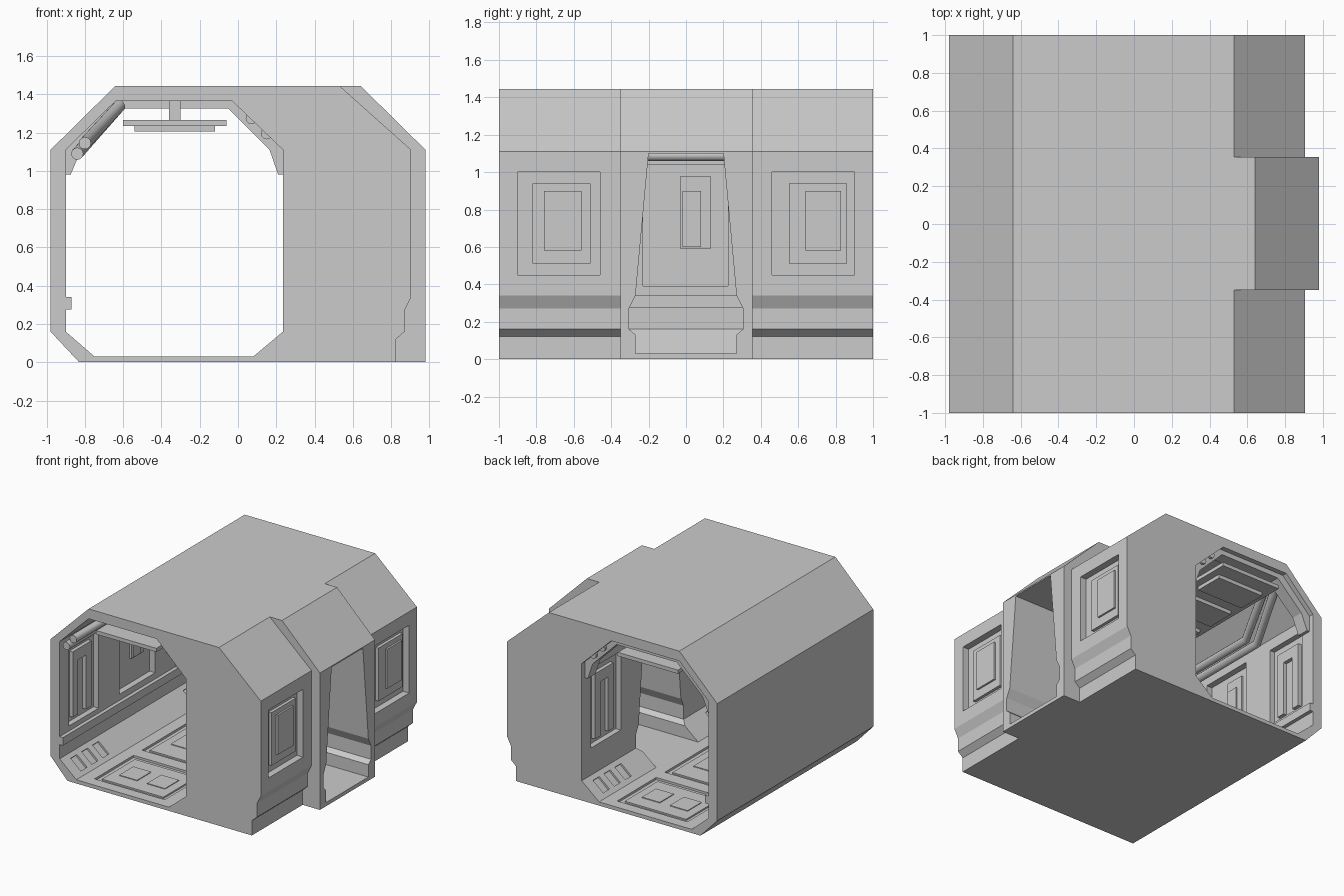
import bpy, bmesh, math
from mathutils import Matrix, Vector

if "Cube" in bpy.data.objects:
    bpy.data.objects.remove(bpy.data.objects["Cube"])

GREY = (0.6, 0.6, 0.6, 1)
mat = bpy.data.materials.new("plain grey")
mat.use_nodes = True
mat.diffuse_color = GREY
mat.node_tree.nodes["Principled BSDF"].inputs["Base Color"].default_value = GREY


def finish(name, bm):
    bmesh.ops.recalc_face_normals(bm, faces=bm.faces)
    me = bpy.data.meshes.new(name)
    bm.to_mesh(me)
    bm.free()
    me.materials.append(mat)
    ob = bpy.data.objects.new(name, me)
    bpy.context.collection.objects.link(ob)
    return ob


def prism(name, pts, axis, a, b):
    """Extrude a flat outline (side, height) along x or y from a to b."""
    bm = bmesh.new()
    place = (lambda p, t: (p[0], t, p[1])) if axis == "y" else (lambda p, t: (t, p[0], p[1]))
    face = bm.faces.new([bm.verts.new(place(p, a)) for p in pts])
    out = bmesh.ops.extrude_face_region(bm, geom=[face])
    shift = Vector((0, b - a, 0)) if axis == "y" else Vector((b - a, 0, 0))
    bmesh.ops.translate(bm, vec=shift, verts=[v for v in out["geom"] if isinstance(v, bmesh.types.BMVert)])
    return finish(name, bm)


def box(name, x, y, z, angle=0.0):
    """Box from three (low, high) ranges, turned about y around its centre."""
    bm = bmesh.new()
    mid = Vector([(r[0] + r[1]) / 2 for r in (x, y, z)])
    size = [r[1] - r[0] for r in (x, y, z)]
    bmesh.ops.create_cube(bm, size=1, matrix=Matrix.Translation(mid)
                          @ Matrix.Rotation(angle, 4, "Y") @ Matrix.Diagonal((*size, 1)))
    return finish(name, bm)


def combine(target, tool, operation="DIFFERENCE"):
    mod = target.modifiers.new("shape", "BOOLEAN")
    mod.operation, mod.object, mod.solver = operation, tool, "EXACT"
    bpy.context.view_layer.objects.active = target
    bpy.ops.object.modifier_apply(modifier=mod.name)
    bpy.data.objects.remove(tool)


def pipe(name, points, radius):
    cu = bpy.data.curves.new(name, "CURVE")
    cu.dimensions = "3D"
    cu.bevel_depth, cu.bevel_resolution, cu.use_fill_caps = radius, 4, True
    sp = cu.splines.new("POLY")
    sp.points.add(len(points) - 1)
    for p, co in zip(sp.points, points):
        p.co = (*co, 1)
    ob = bpy.data.objects.new(name, cu)
    bpy.context.collection.objects.link(ob)
    cu.materials.append(mat)
    bpy.ops.object.select_all(action="DESELECT")
    ob.select_set(True)
    bpy.context.view_layer.objects.active = ob
    bpy.ops.object.convert(target="MESH")
    bpy.ops.object.shade_smooth_by_angle(angle=math.radians(40))


# Hull: main section plus the wider door bay
hull = prism("corridor_hull", [(-.83, 0), (-.98, .16), (-.98, 1.11), (-.64, 1.445), (.53, 1.445),
                               (.905, 1.11), (.905, .34), (.87, .27), (.87, .16), (.825, .12),
                               (.825, 0)], "y", -1, 1)
combine(hull, prism("bay", [(.4, 0), (.98, 0), (.98, 1.11), (.64, 1.445), (.4, 1.445)],
                    "y", -.35, .355), "UNION")

# Hollow corridor and the side doorway
combine(hull, prism("hollow", [(-.75, .03), (-.9, .16), (-.9, 1.11), (-.64, 1.365), (-.03, 1.365),
                               (.235, 1.11), (.235, .16), (.08, .03)], "y", -1.1, 1.1))
half = [(.2, 1.1), (.27, .34), (.305, .27), (.305, .16), (.27, .13), (.27, .03)]
combine(hull, prism("doorway", half + [(-y, z) for y, z in reversed(half)], "x", -.2, 1.1))

# Outer wall panels: recess, raised plate, inner plate
for name, (a, b, c) in {"front": ((-.9, -.46), (-.82, -.51), (-.76, -.56)),
                        "back": ((.46, .9), (.55, .86), (.64, .83))}.items():
    combine(hull, box("cut", (.85, 1), a, (.45, 1)))
    box(name + "_outer_panel", (.84, .875), b, (.51, .94))
    box(name + "_outer_inner_panel", (.87, .89), c, (.58, .9))

# Inner wall panels, recessed with an arch shaped frame standing inside
for name, low, high in (("front", -.88, -.5), ("back", .5, .88)):
    for side, wall, out in (("left", -.9, -1), ("right", .235, 1)):
        depth = sorted((wall - out * .05, wall + out * .045))
        combine(hull, box("cut", depth, (low, high), (.38, 1.02)))
        frame = sorted((wall + out * .05, wall + out * .015))
        label = name + "_" + side + "_frame"
        box(label + "_top", frame, (low + .07, high - .07), (.86, .95))
        for k, y in enumerate((low + .07, high - .14)):
            box(label + "_post_%d" % k, frame, (y, y + .07), (.42, .86))

# Middle left wall panel facing the doorway
combine(hull, box("cut", (-.95, -.8), (-.23, .225), (.39, 1.04)))
box("middle_left_panel", (-.955, -.935), (-.03, .13), (.59, .98))
box("middle_left_inner_panel", (-.94, -.925), (-.02, .08), (.6, .9))
box("left_wall_rail", (-.91, -.87), (-1, 1), (.275, .34))

# Notches in the sloping lower corners
slope = math.atan2(.13, .15)
for x, angle in ((-.825, slope), (.158, -slope)):
    for y in (-.86, -.72, -.58, .58, .72, .86):
        combine(hull, box("cut", (x - .06, x + .06), (y - .04, y + .04), (.08, .11), angle))

# Floor panels: shallow trays with plates and paired pads
for name, mid, reach in (("front", -.66, .25), ("middle", 0, .3), ("back", .66, .25)):
    combine(hull, box("cut", (-.65, -.02), (mid - reach, mid + reach), (.012, .1)))
    box(name + "_floor_plate", (-.61, -.06), (mid - reach + .04, mid + reach - .04), (.01, .024))
    for k, x in enumerate((-.46, -.21)):
        box(name + "_floor_pad_%d" % k, (x - .08, x + .08), (mid - .09, mid + .09), (.02, .03))

# Rib arch near the back end
prism("ceiling_rib", [(-.9, .98), (-.9, 1.11), (-.64, 1.365), (-.03, 1.365), (.235, 1.11), (.235, .98),
                      (.21, .98), (.165, 1.11), (-.05, 1.325), (-.59, 1.325), (-.82, 1.11),
                      (-.875, .98)], "y", .86, .96)

# Hanging ceiling light with lower plates
box("ceiling_light", (-.6, -.06), (-.96, .96), (1.235, 1.265))
for k in range(5):
    y = -.72 + k * .36
    box("light_plate_%d" % k, (-.54, -.12), (y - .12, y + .12), (1.205, 1.236))
    box("light_hanger_%d" % k, (-.36, -.3), (y - .03, y + .03), (1.26, 1.37))

# Pipes along the upper corners
pipe("lower_left_pipe", [(-.84, -1, 1.09), (-.84, .42, 1.09), (-.62, .93, 1.34)], .032)
pipe("upper_left_pipe", [(-.8, -.97, 1.145), (-.8, .34, 1.145), (-.62, .78, 1.34)], .032)
pipe("right_conduit_a", [(.07, -.98, 1.275), (.07, .98, 1.275)], .03)
pipe("right_conduit_b", [(.15, -.98, 1.195), (.15, .98, 1.195)], .03)
